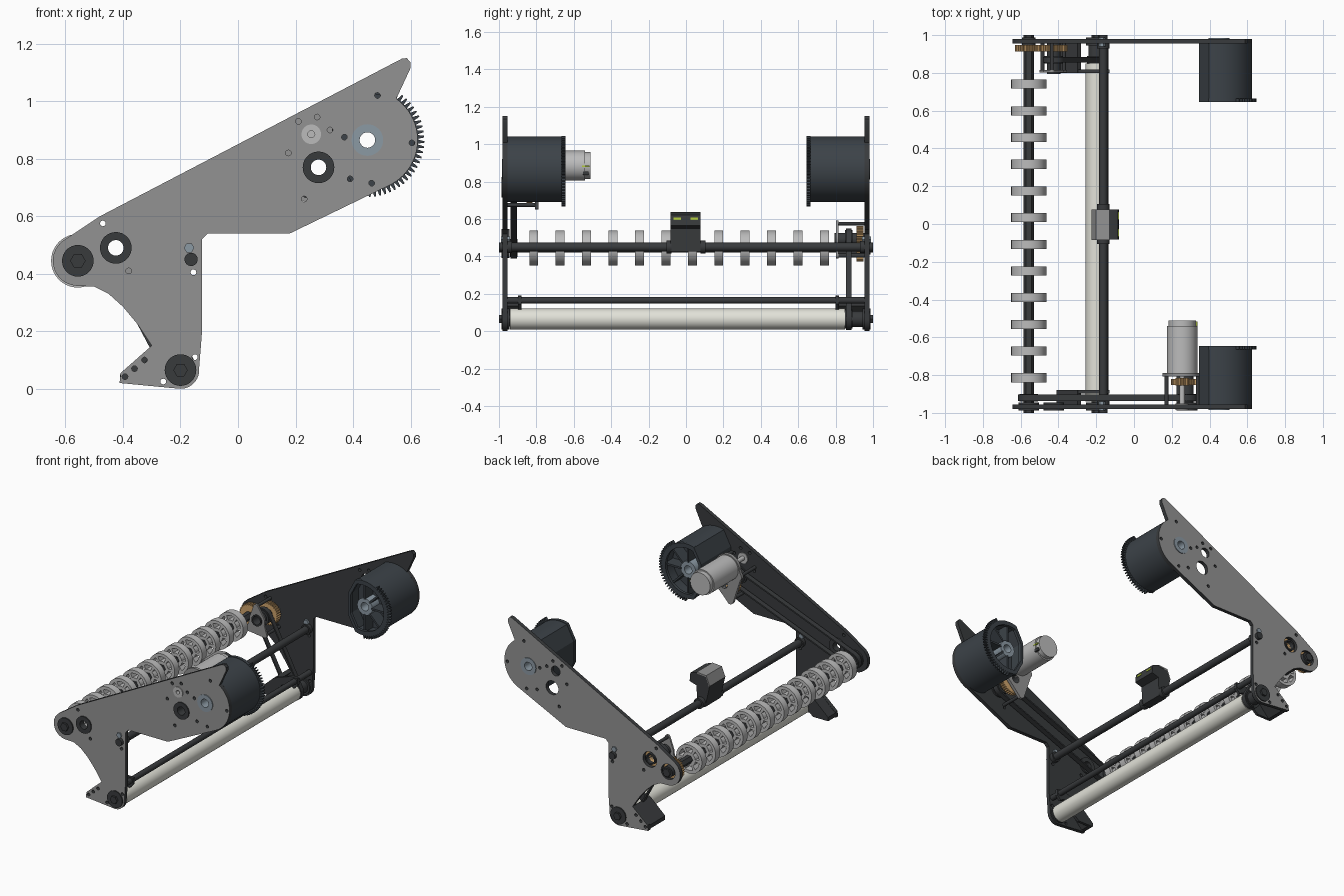
import bpy, bmesh, math
from math import cos, sin, radians
from mathutils import Matrix

if "Cube" in bpy.data.objects:
    bpy.data.objects.remove(bpy.data.objects["Cube"])

def material(name, r, g, b):
    m = bpy.data.materials.new(name)
    m.diffuse_color = (r, g, b, 1)
    m.use_nodes = True
    m.node_tree.nodes["Principled BSDF"].inputs["Base Color"].default_value = m.diffuse_color
    return m

DARK = material("dark_metal", .04, .043, .046)
DRUM = material("drum_plastic", .045, .055, .065)
GREY = material("plate_grey", .29, .29, .29)
LIGHT = material("light_grey", .5, .5, .5)
ORANGE = material("brass", .62, .37, .15)
CREAM = material("roller_cream", .76, .76, .69)
STEEL = material("hub_steel", .26, .32, .37)
GREEN = material("led_green", .45, .6, .05)

# ---- profile helpers: all loops are (x, z) points ----
def arc(c, r, a0, a1, n=16):
    return [(c[0] + r * cos(radians(a0 + (a1 - a0) * i / n)),
             c[1] + r * sin(radians(a0 + (a1 - a0) * i / n))) for i in range(n + 1)]

def circ(c, r, n=32):
    return arc(c, r, 0, 360, n)[:-1]

def capsule(a, ra, b, rb):
    d = math.degrees(math.atan2(b[1] - a[1], b[0] - a[0]))
    return arc(a, ra, d + 90, d + 270) + arc(b, rb, d - 90, d + 90)

def teeth(c, r0, r1, a0, a1, n):
    s = (a1 - a0) / n
    return [p for i in range(n) for k, r in ((.05, r0), (.3, r1), (.6, r1), (.85, r0))
            for p in arc(c, r, a0 + s * (i + k), a0 + s * (i + k), 1)[:1]]

def window(c, r0, r1, a0, a1):
    return arc(c, r1, a0, a1, 6) + arc(c, r0, a1, a0, 4)

def part(name, loops, y0, y1, mat):
    """Extrude filled xz loops (inner loops become holes) from y0 to y1."""
    cu = bpy.data.curves.new(name, 'CURVE')
    cu.dimensions, cu.fill_mode, cu.extrude = '2D', 'BOTH', abs(y1 - y0) / 2
    for lp in loops:
        sp = cu.splines.new('POLY')
        sp.points.add(len(lp) - 1)
        for p, (x, z) in zip(sp.points, lp):
            p.co = (x, z, 0, 1)
        sp.use_cyclic_u = True
    tmp = bpy.data.objects.new("tmp", cu)
    bpy.context.collection.objects.link(tmp)
    me = bpy.data.meshes.new_from_object(tmp.evaluated_get(bpy.context.evaluated_depsgraph_get()))
    bpy.data.objects.remove(tmp)
    bm = bmesh.new()
    bm.from_mesh(me)
    bmesh.ops.remove_doubles(bm, verts=bm.verts, dist=1e-5)
    bm.transform(Matrix.Translation((0, (y0 + y1) / 2, 0)) @ Matrix.Rotation(radians(90), 4, 'X'))
    bmesh.ops.recalc_face_normals(bm, faces=bm.faces)
    bm.to_mesh(me)
    bm.free()
    me.materials.clear()
    me.materials.append(mat)
    ob = bpy.data.objects.new(name, me)
    bpy.context.collection.objects.link(ob)
    return ob

def box(name, x, y, z, mat):
    return part(name, [[(x[0], z[0]), (x[1], z[0]), (x[1], z[1]), (x[0], z[1])]], y[0], y[1], mat)

# ---- key axes ----
WHEEL, IDLER, ROLL = (-.557, .445), (-.425, .49), (-.2, .065)
DRIVE, MOTOR, HUB = (.28, .77), (.255, .885), (.45, .865)
ROD, LOWROD = (-.163, .45), (-.152, .165)

# ---- side plates ----
outline = (arc(ROLL, .065, 265, 365) + [(-.125, .2), (-.125, .52), (-.105, .54), (.18, .54)]
           + arc(HUB, .175, -65, 55, 24) + [(.6, 1.115), (.6, 1.135), (.587, 1.15), (.57, 1.148), (-.48, .6)]
           + arc(WHEEL, .087, 118, 265)
           + [(-.5, .355), (-.45, .33), (-.4, .285), (-.35, .225), (-.3, .15), (-.408, .055), (-.412, .02)])
small = [(.485, 1.02), (.605, .855), (.465, .715), (.39, .73), (.37, .875), (.175, .82), (.23, .66),
         (-.47, .575), (-.38, .41), (-.155, .405), (-.15, .11), (-.26, .025), (-.325, .1), (-.36, .07),
         (-.393, .042), (.21, .93), (.275, .945), (.32, .9)]
holes = [circ(p, .01, 12) for p in small] + [circ(p, .05) for p in (WHEEL, IDLER, ROLL, HUB)]
for side, tag in ((-1, "front"), (1, "back")):
    plate = part(tag + "_side_plate", [outline] + holes + [circ(DRIVE, .045), circ(MOTOR, .032)],
                 side * .955, side * .98, DARK)
    plate.data.materials.append(GREY)
    for f in plate.data.polygons:
        if f.normal.y * side > .9:
            f.material_index = 1

    # toothed drum with hub, web and spokes
    def pod(r):
        k = r / .175
        return arc(HUB, r, -108, 108, 40) + [(HUB[0] - .105 * k, HUB[1] + .07 * k), (HUB[0] - .105 * k, HUB[1] - .07 * k)]
    bore = circ(HUB, .027)
    part(tag + "_drum_shell", [pod(.175), pod(.162)], side * .66, side * .955, DRUM)
    part(tag + "_drum_web", [pod(.17), bore], side * .74, side * .75, DRUM)
    flange = (arc(HUB, .178, -108, -92, 3) + teeth(HUB, .177, .198, -90, 60, 28)
              + arc(HUB, .178, 62, 108, 8) + pod(.178)[-2:])
    part(tag + "_drum_gear_rim", [flange, pod(.15)], side * .645, side * .665, DRUM)
    part(tag + "_drum_hub", [circ(HUB, .055), bore], side * .665, side * .985, STEEL)
    for i in range(5):
        a = -90 + 45 * i
        part(tag + "_drum_spoke", [[arc(HUB, r, a + d, a + d, 1)[0] for r, d in
             ((.05, -7), (.165, -2), (.165, 2), (.05, 7))]], side * .66, side * .74, DRUM)

    # bearings, rod collars and foot guard
    for c, nm in ((WHEEL, "wheel"), (ROLL, "roller")):
        r = .055 if side < 0 or nm == "roller" else .036
        part(f"{tag}_{nm}_bearing", [circ(c, r)], side * .945, side * .987, DARK)
    part(tag + "_rod_collar", [circ(ROD, .032)], side * .93, side * .955, DARK)
    part(tag + "_rod_bolt", [circ((-.17, .49), .018, 6)], side * .94, side * .988, STEEL)
    inner = .88 if side < 0 else .8
    guard = ([(-.41, .025), (-.3, .025)] + arc(ROLL, .068, 190, 50, 12)
             + [(-.13, .145), (-.13, .188), (-.18, .19), (-.295, .15), (-.41, .05)])
    part(tag + "_foot_guard_flange", [guard], side * inner, side * (inner + .018), DARK)
    part(tag + "_foot_guard_wall", [[(-.41, .025), (-.385, .025), (-.28, .135), (-.3, .15), (-.41, .05)]],
         side * inner, side * .956, DARK)

# bearings with open bores in the front plate
for c in (IDLER, DRIVE):
    part("open_bearing", [circ(c, .055), circ(c, .027)], -.987, -.945, DARK)

# ---- wheel shaft and spoked wheels ----
part("wheel_hex_shaft", [circ(WHEEL, .027, 6)], -1, 1, DARK)
wheel_loops = [circ(WHEEL, .093, 40), circ(WHEEL, .026, 6)] + [
    window(WHEEL, .045, .073, 60 * i + 8, 60 * i + 52) for i in range(6)]
first = part("intake_wheel", wheel_loops, -.838, -.79, LIGHT)
for i in range(1, 12):
    w = bpy.data.objects.new("intake_wheel", first.data)
    w.location.y = .1413 * i
    bpy.context.collection.objects.link(w)

# ---- roller and cross rods ----
part("roller_tube", [circ(ROLL, .056, 40)], -.94, .85, CREAM)
part("roller_hex_shaft", [circ(ROLL, .025, 6)], -1, 1, DARK)
part("cross_rod", [circ(ROD, .023, 24)], -1, 1, DARK)
part("lower_cross_rod", [circ(LOWROD, .018, 24)], -.975, .975, DARK)

# ---- back drive: meshing gears, belt to the roller ----
part("wheel_gear", [teeth(WHEEL, .066, .073, 0, 360, 30)], .912, .948, ORANGE)
part("idler_gear", [teeth(IDLER, .066, .073, 0, 360, 30), circ(IDLER, .027)], .912, .948, ORANGE)
part("idler_tube", [circ(IDLER, .036), circ(IDLER, .027)], .795, .975, DARK)
part("idler_pulley", [circ(IDLER, .05), circ(IDLER, .027)], .85, .89, DARK)
part("roller_pulley", [circ(ROLL, .05)], .85, .89, DARK)
part("roller_pulley_boss", [circ(ROLL, .042)], .89, .946, DARK)
part("roller_belt", [capsule(IDLER, .058, ROLL, .058), capsule(IDLER, .049, ROLL, .049)], .855, .885, DARK)
bracket = (arc(IDLER, .055, -20, 20, 5) + arc((-.435, .575), .016, 20, 160, 6)
           + arc(IDLER, .055, 150, 190, 5) + arc((-.485, .42), .016, 170, 270, 6) + arc((-.37, .405), .016, -110, 20, 6))
part("idler_bracket", [bracket, circ(IDLER, .036)], .803, .815, GREY)
for p in ((-.435, .575), (-.485, .42), (-.37, .405)):
    part("bracket_standoff", [circ(p, .01, 12)], .815, .957, DARK)

# ---- front drive: motor, reduction gear, long belt ----
part("drive_belt", [capsule(DRIVE, .056, WHEEL, .056), capsule(DRIVE, .047, WHEEL, .047)], -.937, -.903, DARK)
part("drive_pulley", [circ(DRIVE, .048), circ(DRIVE, .027)], -.94, -.9, DARK)
part("wheel_pulley", [circ(WHEEL, .048)], -.94, -.9, DARK)
part("drive_tube", [circ(DRIVE, .035), circ(DRIVE, .027)], -.955, -.79, DARK)
part("drive_gear", [teeth(DRIVE, .078, .085, 0, 360, 36), circ(DRIVE, .027)], -.852, -.82, ORANGE)
part("motor_pinion", [teeth(MOTOR, .03, .036, 0, 360, 14)], -.855, -.815, ORANGE)
part("motor_shaft", [circ(MOTOR, .014, 16)], -.96, -.8, LIGHT)
part("motor_shaft_bearing", [circ(MOTOR, .034), circ(MOTOR, .012)], -.985, -.95, LIGHT)
mount = (arc(MOTOR, .088, 0, 180, 20) + arc((.17, .845), .02, 150, 240, 5)
         + arc((.235, .675), .024, 200, 290, 6) + arc((.325, .77), .022, -60, 10, 5))
part("motor_mount", [mount, circ(DRIVE, .027)], -.808, -.788, GREY)
part("motor_body", [circ(MOTOR, .08, 40)], -.788, -.54, LIGHT)
part("motor_cap", [circ(MOTOR, .072, 40)], -.54, -.51, LIGHT)
box("motor_light", (.325, .336), (-.555, -.515), (.878, .886), GREEN)
box("motor_connector", (.318, .33), (-.55, -.52), (.835, .855), DARK)
for p in ((.235, .675), (.172, .845), (.338, .9)):
    part("motor_standoff", [circ(p, .011, 12)], -.957, -.808, DARK)

# ---- sensor on the cross rod ----
sensor = [(-.192, .425), (-.135, .425), (-.13, .55), (-.08, .565), (-.085, .62), (-.13, .635), (-.2, .63), (-.225, .57)]
part("sensor_bracket", [sensor], -.083, .077, DARK)
part("sensor_back_cover", [[(-.226, .57), (-.2, .632), (-.132, .638), (-.137, .628), (-.197, .623), (-.219, .568)]],
     -.084, .078, GREY)
for s in (-1, 1):
    part("sensor_clamp", [circ(ROD, .034, 24)], s * .077, s * .105, DARK)
    box("sensor_light", (-.09, -.079), (s * .045 - .022, s * .045 + .018), (.595, .607), GREEN)

# smooth round surfaces, keep hard edges
bpy.ops.object.select_all(action='SELECT')
bpy.context.view_layer.objects.active = first
bpy.ops.object.shade_smooth_by_angle(angle=radians(25))
